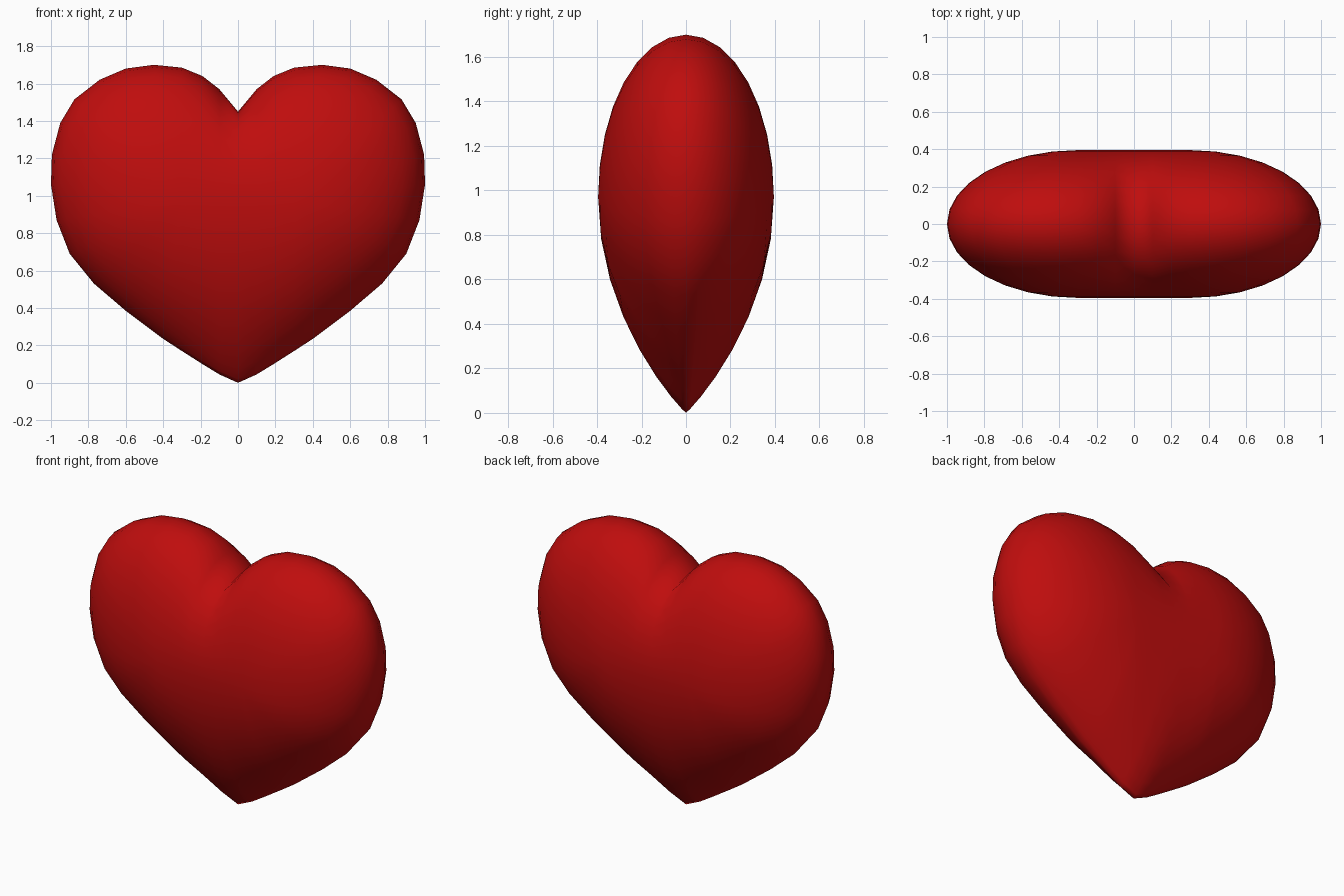
import bpy, bmesh, math

if "Cube" in bpy.data.objects:
    bpy.data.objects.remove(bpy.data.objects["Cube"])

# Right half of the heart outline (x, z), from the tip round to the cleft
half = [(0, 0), (0.1, 0.045), (0.19, 0.10), (0.3, 0.17), (0.4, 0.235), (0.6, 0.385),
        (0.77, 0.53), (0.9, 0.69), (0.97, 0.87), (1.0, 1.06), (0.995, 1.22),
        (0.95, 1.39), (0.875, 1.515), (0.74, 1.62), (0.6, 1.68), (0.45, 1.70),
        (0.3, 1.685), (0.19, 1.64), (0.1, 1.57), (0, 1.45)]
outline = half + [(-x, z) for x, z in half[-2:0:-1]]

CORE_Z, CORE_X, DEPTH, STEPS = 0.97, 0.3, 0.395, 8


def surface(x, z, phi):
    """Point on the puffed body: the outline shrinks to a short core line."""
    s = math.cos(phi)
    if z > CORE_Z and abs(x) < CORE_X and z < 1.6:      # soften cleft inward
        z += (1 - s) * (1.6 - z)
    t = max(0, (CORE_Z - z) / CORE_Z)
    power = 1 + 0.84 * t * t                            # pointier toward the tip
    cx = max(-CORE_X, min(CORE_X, x))
    y = DEPTH * abs(math.sin(phi)) ** power * (1 if phi > 0 else -1)
    return (cx + (x - cx) * s, y, CORE_Z + (z - CORE_Z) * s)


# Heart body: rings from the back core line, over the rim, to the front
bm = bmesh.new()
rings = []
for i in range(-STEPS, STEPS + 1):
    phi = i / STEPS * math.pi / 2
    rings.append([bm.verts.new(surface(x, z, phi)) for x, z in outline])
n = len(outline)
for a, b in zip(rings, rings[1:]):
    for j in range(n):
        k = (j + 1) % n
        bm.faces.new((a[j], a[k], b[k], b[j]))
bmesh.ops.remove_doubles(bm, verts=bm.verts, dist=0.0005)
bmesh.ops.dissolve_degenerate(bm, edges=bm.edges, dist=0.0001)
bmesh.ops.recalc_face_normals(bm, faces=bm.faces)
for f in bm.faces:
    f.smooth = True

mesh = bpy.data.meshes.new("heart")
bm.to_mesh(mesh)
bm.free()
heart = bpy.data.objects.new("heart", mesh)
bpy.context.collection.objects.link(heart)

# Red colour
red = bpy.data.materials.new("red")
red.diffuse_color = (0.52, 0.004, 0.004, 1)
red.use_nodes = True
red.node_tree.nodes["Principled BSDF"].inputs["Base Color"].default_value = red.diffuse_color
mesh.materials.append(red)
